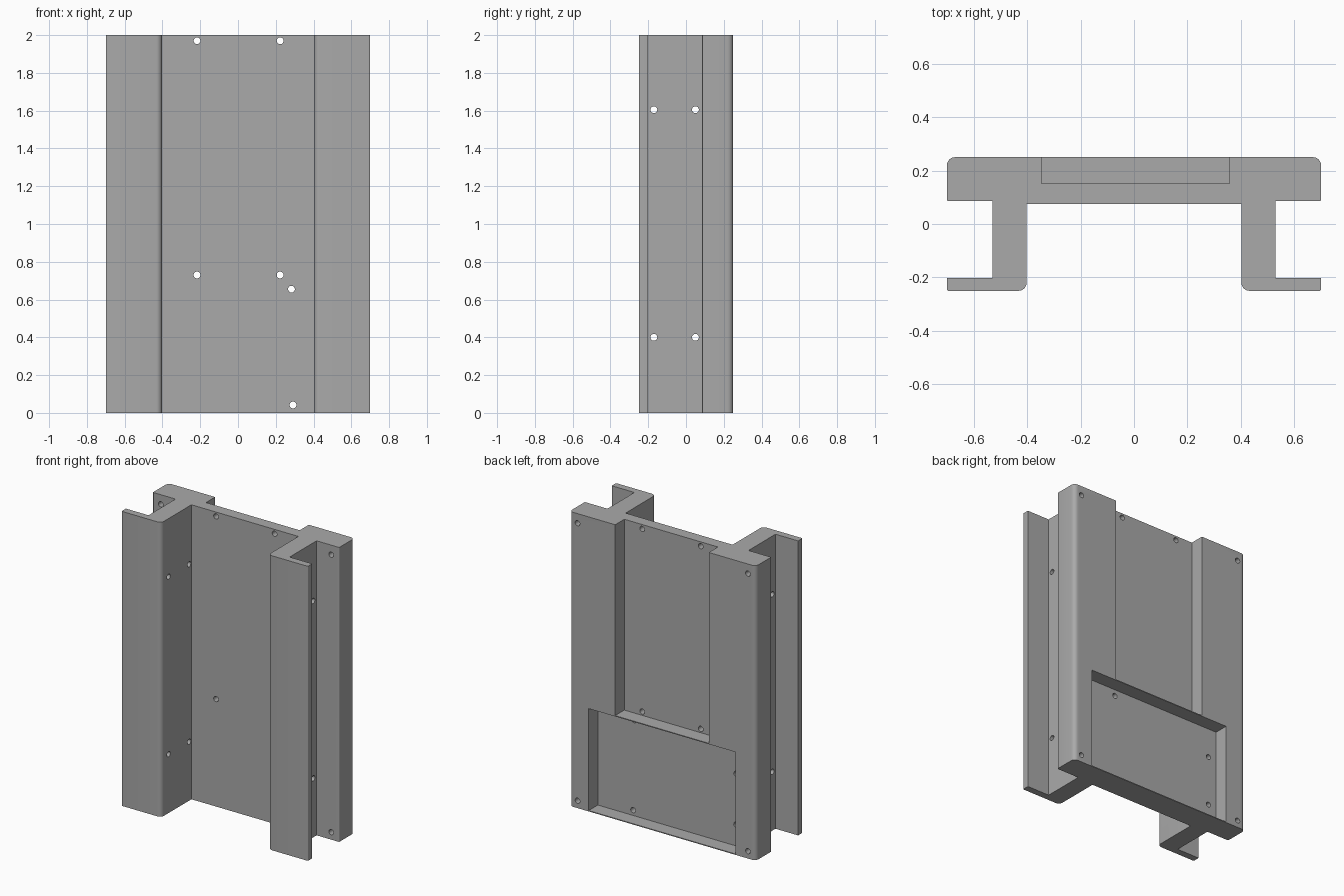
import bpy, bmesh, math
from mathutils import Matrix, Vector

cube = bpy.data.objects.get("Cube")
if cube:
    bpy.data.objects.remove(cube, do_unlink=True)

HEIGHT = 2.0
HOLE_R = 0.018
FLOOR_Y = 0.152      # floor of the rear recesses

grey = bpy.data.materials.new("plain grey")
grey.use_nodes = True
GREY = (0.4, 0.4, 0.4, 1)
grey.diffuse_color = GREY
grey.node_tree.nodes["Principled BSDF"].inputs["Base Color"].default_value = GREY


def to_object(name, bm):
    bmesh.ops.recalc_face_normals(bm, faces=bm.faces[:])
    mesh = bpy.data.meshes.new(name)
    bm.to_mesh(mesh)
    bm.free()
    mesh.materials.append(grey)
    obj = bpy.data.objects.new(name, mesh)
    bpy.context.collection.objects.link(obj)
    return obj


def add_box(bm, low, high):
    low, high = Vector(low), Vector(high)
    size = Matrix.Diagonal((*(high - low), 1))
    bmesh.ops.create_cube(bm, size=1, matrix=Matrix.Translation((low + high) / 2) @ size)


def add_hole(bm, start, end):
    start, end = Vector(start), Vector(end)
    axis = end - start
    turn = axis.to_track_quat('Z', 'Y').to_matrix().to_4x4()
    bmesh.ops.create_cone(bm, cap_ends=True, segments=24, radius1=HOLE_R, radius2=HOLE_R,
                          depth=axis.length, matrix=Matrix.Translation((start + end) / 2) @ turn)


def cut(obj, cutter):
    cutter.hide_render = True
    mod = obj.modifiers.new("cut", 'BOOLEAN')
    mod.operation = 'DIFFERENCE'
    mod.solver = 'EXACT'
    mod.object = cutter
    bpy.context.view_layer.objects.active = obj
    bpy.ops.object.modifier_apply(modifier=mod.name)
    bpy.data.objects.remove(cutter, do_unlink=True)


# Half profile of the extrusion, (x, y, corner radius), from inner web to back
half = [(0.402, 0.074, 0), (0.402, -0.25, 0.03), (0.7, -0.25, 0.006), (0.7, -0.203, 0),
        (0.53, -0.203, 0), (0.53, 0.086, 0), (0.7, 0.086, 0.006), (0.7, 0.25, 0.03)]
corners = half + [(-x, y, r) for x, y, r in reversed(half)]

outline = []
for i, (x, y, r) in enumerate(corners):
    p = Vector((x, y))
    if not r:
        outline.append(p)
        continue
    before = (Vector(corners[i - 1][:2]) - p).normalized()
    after = (Vector(corners[(i + 1) % len(corners)][:2]) - p).normalized()
    centre = p + (before + after) * r
    for k in range(7):
        a = math.pi / 2 * k / 6
        outline.append(centre - after * r * math.cos(a) - before * r * math.sin(a))

# Extruded body
bm = bmesh.new()
base = bm.faces.new([bm.verts.new((p.x, p.y, 0)) for p in outline])
top = bmesh.ops.extrude_face_region(bm, geom=[base])
bmesh.ops.translate(bm, vec=(0, 0, HEIGHT),
                    verts=[v for v in top["geom"] if isinstance(v, bmesh.types.BMVert)])
body = to_object("rail_bracket_body", bm)

# Rear channel open at the top, and the wider closed pocket below it
bm = bmesh.new()
add_box(bm, (-0.347, FLOOR_Y, 0.704), (0.357, 0.4, 2.2))
add_box(bm, (-0.546, FLOOR_Y, 0.006), (0.556, 0.4, 0.698))
cut(body, to_object("recess_cutter", bm))

# Screw holes
bm = bmesh.new()
through_web = [(x, z) for x in (-0.217, 0.223) for z in (0.73, 1.97)]
for x, z in through_web + [(0.283, 0.655), (0.291, 0.042)]:
    add_hole(bm, (x, 0, z), (x, 0.2, z))
for z in (0.15, 0.495):                       # blind holes in the pocket
    add_hole(bm, (-0.483, 0.03, z), (-0.483, 0.2, z))
for x in (-0.64, 0.64):                       # corner holes of the back plate
    for z in (0.05, 1.935):
        add_hole(bm, (x, 0, z), (x, 0.4, z))
for y in (-0.17, 0.05):                       # cross holes through both webs
    for z in (0.4, 1.605):
        add_hole(bm, (-0.6, y, z), (0.6, y, z))
cut(body, to_object("hole_cutter", bm))

# Smooth only the rounded corners and hole walls
bpy.ops.object.select_all(action='DESELECT')
body.select_set(True)
bpy.context.view_layer.objects.active = body
bpy.ops.object.shade_smooth_by_angle(angle=math.radians(30))
